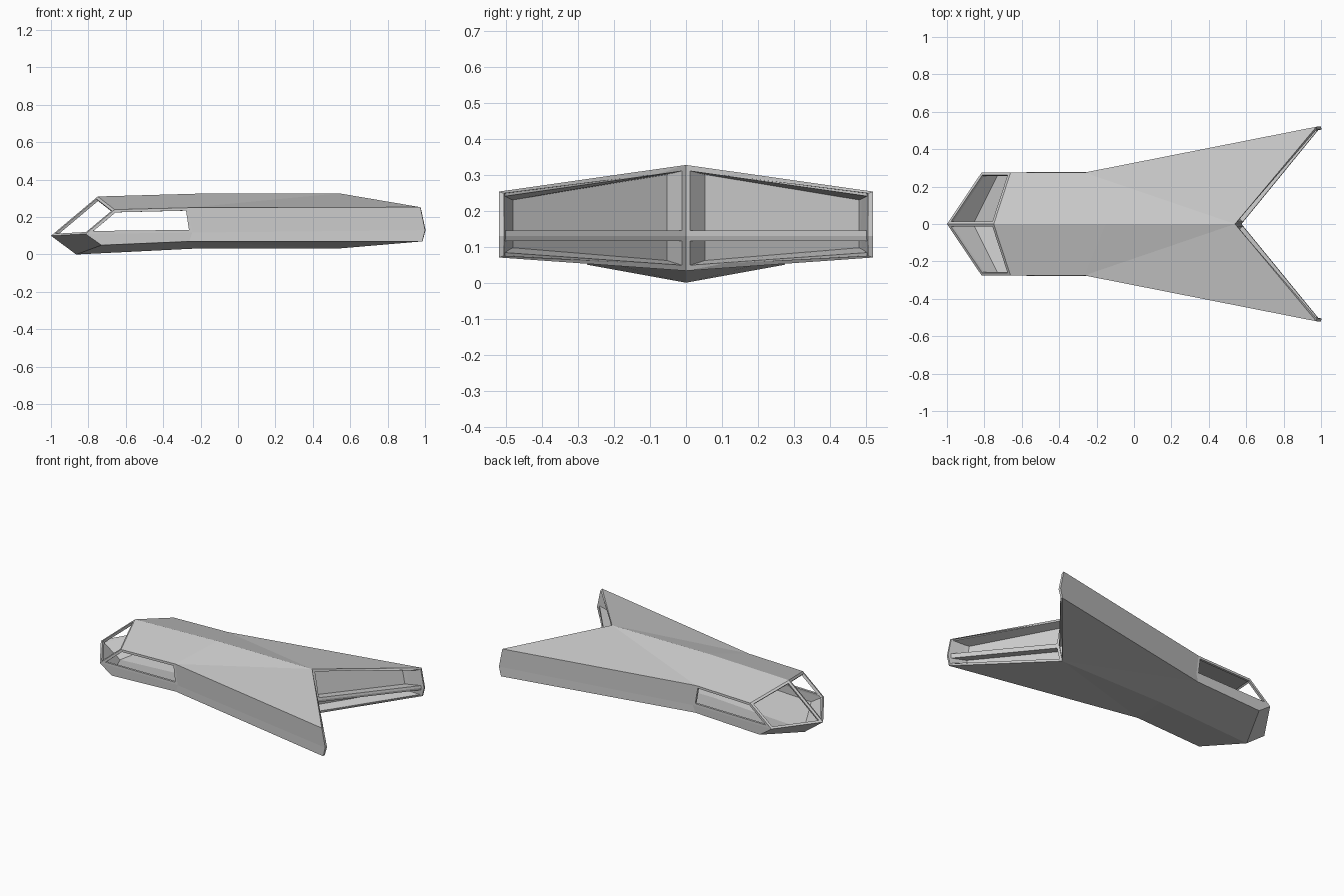
import bpy, bmesh
from mathutils import Vector

if "Cube" in bpy.data.objects:
    bpy.data.objects.remove(bpy.data.objects["Cube"])

T = 0.015  # wall and frame width

# Centreline points (y = 0)
CENTRE = {
    "nose": (-1, 0.10), "roof1": (-0.75, 0.31), "roof2": (-0.15, 0.327), "roof3": (0.54, 0.327),
    "keel1": (-0.865, 0.0), "keel2": (-0.2, 0.033), "keel3": (0.55, 0.033), "tail": (0.575, 0.13),
}
# Side points (mirrored in y)
SIDE = {
    "A": (-0.815, 0.275, 0.11), "B": (-0.66, 0.275, 0.24), "C": (-0.265, 0.275, 0.25),
    "M": (-0.245, 0.279, 0.117), "E": (-0.73, 0.275, 0.05), "F": (-0.26, 0.276, 0.07),
    "D": (0.975, 0.52, 0.253), "H": (1.0, 0.52, 0.13), "G": (0.985, 0.52, 0.07),
}
WINDOWS = ["nose roof1 B A", "A B C M"]
BACK = ["roof3 D H tail", "tail H G keel3"]
SKIN = ["A M F E", "roof1 roof2 C B", "roof2 roof3 C", "C roof3 D", "C M H D", "M F G H",
        "keel1 keel2 F E", "keel2 keel3 F", "F keel3 G", "nose A E keel1"]


def add_object(name, bm):
    mesh = bpy.data.meshes.new(name)
    bm.to_mesh(mesh)
    bm.free()
    ob = bpy.data.objects.new(name, mesh)
    bpy.context.collection.objects.link(ob)
    return ob


def closed_body():
    """Closed hull; material_index temporarily tags 1 = window, 2 = back."""
    bm = bmesh.new()
    mid = {k: bm.verts.new((x, 0, z)) for k, (x, z) in CENTRE.items()}
    for s in (1, -1):
        pts = dict(mid)
        pts.update({k: bm.verts.new((x, s * y, z)) for k, (x, y, z) in SIDE.items()})
        for tag, group in enumerate((SKIN, WINDOWS, BACK)):
            for names in group:
                bm.faces.new([pts[n] for n in names.split()]).material_index = tag
    bmesh.ops.recalc_face_normals(bm, faces=bm.faces[:])
    return bm


def tagged(bm, tag):
    return [f for f in bm.faces if f.material_index == tag]


# Hull shell with open windscreen and side windows
bm = closed_body()
panes = tagged(bm, 1)
rims = bmesh.ops.inset_individual(bm, faces=panes, thickness=T, use_even_offset=True)["faces"]
for f in rims:
    f.material_index = 0
bmesh.ops.delete(bm, geom=panes + tagged(bm, 2), context='FACES')
for f in bm.faces:
    f.material_index = 0
hull = add_object("hull", bm)
solid = hull.modifiers.new("wall", 'SOLIDIFY')
solid.thickness = T
solid.offset = -1

# Engine bays: framed recesses in the swept rear faces
bm = closed_body()
floors = tagged(bm, 2)
bmesh.ops.delete(bm, geom=[f for f in bm.faces if f.material_index != 2], context='FACES')
bmesh.ops.inset_individual(bm, faces=floors, thickness=T, use_even_offset=True)
bmesh.ops.inset_individual(bm, faces=floors, thickness=0.0005, depth=-0.065)
for f in floors:
    for v in f.verts:
        if abs(v.co.y) > 0.3:  # pull the floor clear of the thin wing tip
            s = 1 if v.co.y > 0 else -1
            v.co += Vector((-0.057, -0.068 * s, 0))
for f in bm.faces:
    f.material_index = 0
add_object("engine_bays", bm)
